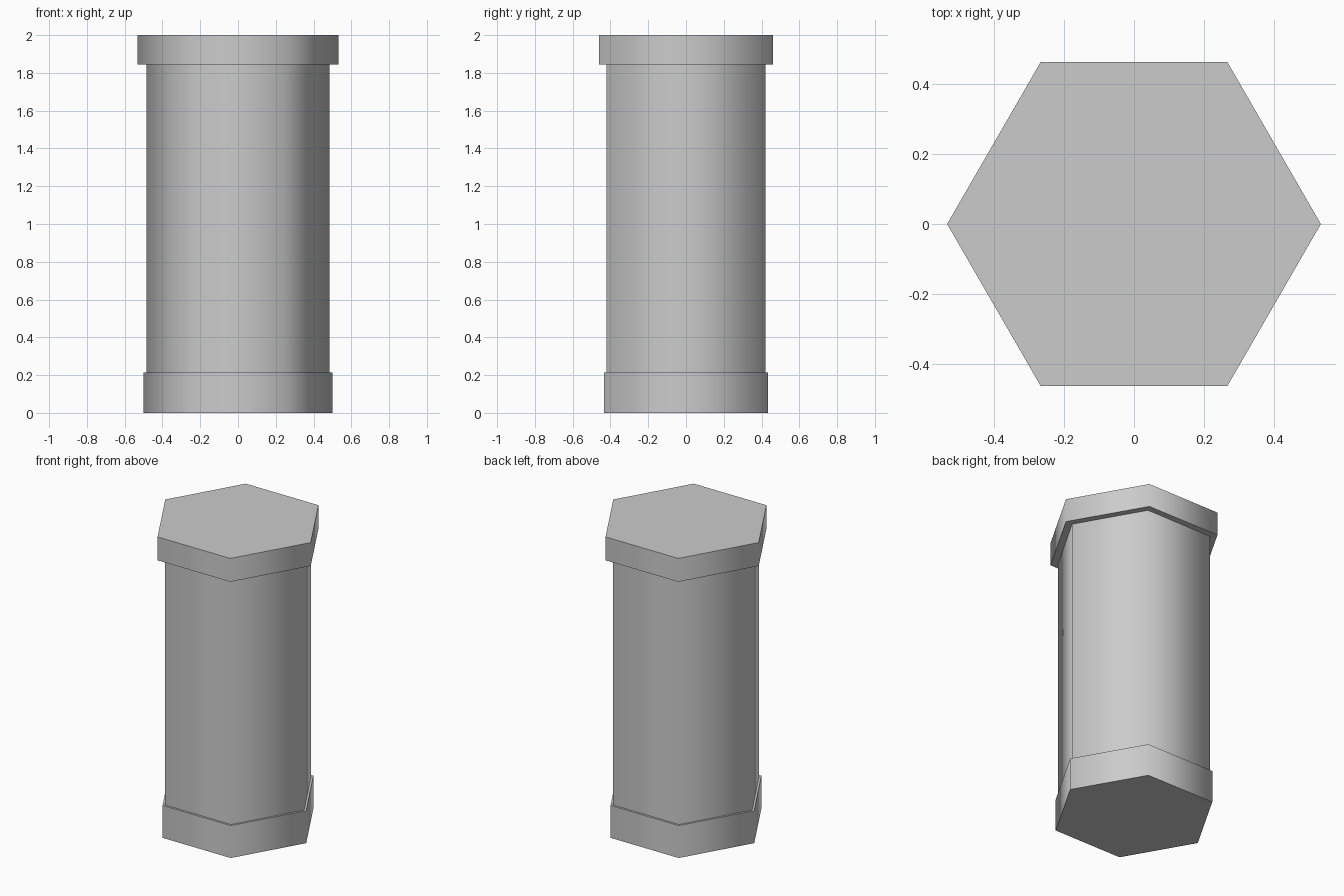
import bpy
import math

if "Cube" in bpy.data.objects:
    bpy.data.objects.remove(bpy.data.objects["Cube"])


def hex_prism(name, radius, z0, z1):
    # Six-sided prism with corners on the x axis
    bpy.ops.mesh.primitive_cylinder_add(
        vertices=6, radius=radius, depth=z1 - z0,
        location=(0, 0, (z0 + z1) / 2), rotation=(0, 0, math.radians(30)))
    obj = bpy.context.object
    obj.name = name
    bpy.ops.object.transform_apply(location=False, rotation=True, scale=False)
    # Sides blend smoothly, top and bottom rims stay sharp
    bpy.ops.object.shade_smooth_by_angle(angle=math.radians(70))
    return obj


# Base, shaft and wider cap of the hexagonal column
hex_prism("base", 0.50, 0.0, 0.215)
hex_prism("shaft", 0.485, 0.215, 1.845)
hex_prism("cap", 0.533, 1.845, 2.0)
